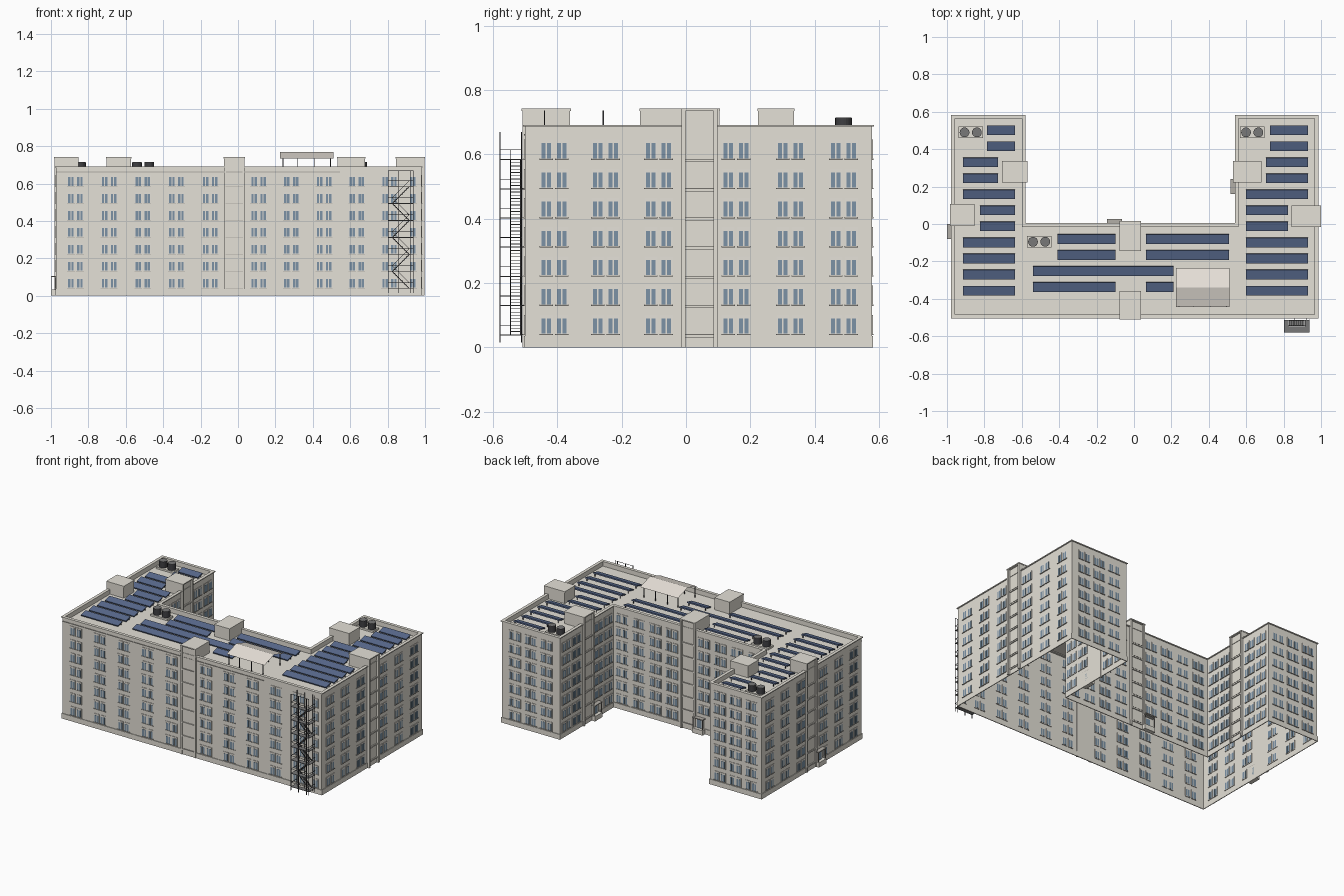
import bpy, bmesh, math
from mathutils import Matrix, Vector

cube = bpy.data.objects.get("Cube")
if cube:
    bpy.data.objects.remove(cube, do_unlink=True)


def material(name, r, g, b):
    m = bpy.data.materials.new(name)
    m.use_nodes = True
    m.diffuse_color = (r, g, b, 1)
    m.node_tree.nodes["Principled BSDF"].inputs["Base Color"].default_value = (r, g, b, 1)
    return m


WALL = material("beige wall", .78, .75, .68)
TRIM = material("grey trim", .45, .43, .39)
FRAME = material("pale window frame", .79, .76, .70)
GLASS = material("window glass", .20, .29, .38)
SOLAR = material("solar blue", .10, .145, .27)
METAL = material("dark metal", .05, .05, .055)
FAN = material("fan grey", .19, .19, .19)
CREAM = material("cream canopy", .82, .77, .71)

# Main levels
ROOF, TOP = .66, .69
FLOORS = [.069 + .0908 * i for i in range(7)]
WEST, EAST, SOUTH, NORTH = -.972, .98, -.5, .578
YARD_W, YARD_E, YARD_S = -.585, .545, 0


def finish(name, bm, *mats):
    bmesh.ops.recalc_face_normals(bm, faces=bm.faces)
    mesh = bpy.data.meshes.new(name)
    bm.to_mesh(mesh)
    bm.free()
    for m in mats:
        mesh.materials.append(m)
    ob = bpy.data.objects.new(name, mesh)
    bpy.context.collection.objects.link(ob)


def paint(verts, mat):
    for f in {f for v in verts for f in v.link_faces}:
        f.material_index = mat


def box(bm, x, y, z, mat=0, frame=Matrix()):
    """Box from three (low, high) ranges, placed in a local frame."""
    ranges = (x, y, z)
    mid = Vector([sum(r) / 2 for r in ranges])
    size = Matrix.Diagonal([r[1] - r[0] for r in ranges] + [1])
    made = bmesh.ops.create_cube(bm, size=1, matrix=frame @ Matrix.Translation(mid) @ size)
    paint(made["verts"], mat)


def rod(bm, a, b, r=.0015, mat=0):
    a, b = Vector(a), Vector(b)
    d = b - a
    frame = Matrix.Translation(a) @ d.to_track_quat('Z', 'Y').to_matrix().to_4x4()
    box(bm, (-r, r), (-r, r), (0, d.length), mat, frame)


def outline(d, z):
    """U-shaped footprint, moved inward by d."""
    w, e, s, n = WEST + d, EAST - d, SOUTH + d, NORTH - d
    yw, ye, ys = YARD_W - d, YARD_E + d, YARD_S - d
    return [Vector((x, y, z)) for x, y in
            ((w, s), (e, s), (e, n), (ye, n), (ye, ys), (yw, ys), (yw, n), (w, n))]


def skin(bm, loops):
    rows = [[bm.verts.new(p) for p in loop] for loop in loops]
    for a, b in zip(rows, rows[1:]):
        for i in range(len(a)):
            j = (i + 1) % len(a)
            bm.faces.new((a[i], a[j], b[j], b[i]))


def band(name, outer, inner, z0, z1, mat):
    bm = bmesh.new()
    skin(bm, [outline(outer, z0), outline(outer, z1), outline(inner, z1),
              outline(inner, z0), outline(outer, z0)])
    bmesh.ops.remove_doubles(bm, verts=bm.verts, dist=1e-5)
    finish(name, bm, mat)


# Open-bottomed shell with sunken roof
bm = bmesh.new()
skin(bm, [outline(0, 0), outline(0, ROOF)])
finish("outer_walls", bm, WALL)
bm = bmesh.new()
bm.faces.new([bm.verts.new(p) for p in outline(.01, ROOF)])
finish("flat_roof", bm, WALL)
band("parapet", 0, .014, ROOF - .005, TOP, WALL)
band("coping", -.006, .015, TOP - .004, TOP + .002, WALL)
band("plinth", -.004, .001, 0, .035, WALL)
bm = bmesh.new()
box(bm, (WEST, YARD_E), (SOUTH - .004, SOUTH), (.659, .663))
finish("front_cornice", bm, TRIM)


def wall_frame(x, y, u, n):
    """Local x runs along the wall, local y points outward."""
    return Matrix(((u[0], n[0], 0, x), (u[1], n[1], 0, y), (0, 0, 1, 0), (0, 0, 0, 1)))


ALONG_X, ALONG_Y = (1, 0), (0, 1)
FRONT = wall_frame(0, SOUTH, ALONG_X, (0, -1))
BACK = wall_frame(0, NORTH, ALONG_X, (0, 1))
YARD = wall_frame(0, YARD_S, ALONG_X, (0, 1))
RIGHT = wall_frame(EAST, 0, ALONG_Y, (1, 0))
LEFT = wall_frame(WEST, 0, ALONG_Y, (-1, 0))
YARD_RIGHT = wall_frame(YARD_E, 0, ALONG_Y, (-1, 0))
YARD_LEFT = wall_frame(YARD_W, 0, ALONG_Y, (1, 0))


def window(bm, u, z, frame):
    box(bm, (u - .02, u + .02), (-.003, .003), (z - .028, z + .032), 0, frame)
    box(bm, (u - .021, u + .021), (-.003, .0055), (z - .031, z - .027), 1, frame)
    for s in (-1, 1):
        c = u + s * .0085
        box(bm, (c - .0062, c + .0062), (-.004, .004), (z - .026, z + .021), 2, frame)


def windows(name, frame, pairs, singles=(), door=None):
    bm = bmesh.new()
    spots = [c + s * .024 for c in pairs for s in (-1, 1)] + list(singles)
    for u in spots:
        for z in FLOORS:
            if door is None or z > FLOORS[0] or abs(u - door) > .065:
                window(bm, u, z, frame)
    finish(name, bm, FRAME, TRIM, GLASS)


side = (-.41, -.25, -.085, .155, .325, .49)
inner = (.06, .165, .4, .51)
windows("front_windows", FRONT,
        [c + step * i for c, step in ((-.869, .18), (.11, .175)) for i in range(5)], [.935])
windows("right_windows", RIGHT, side)
windows("left_windows", LEFT, side, door=-.04)
windows("courtyard_windows", YARD,
        [c + .125 * i for c in (-.51, .105) for i in range(4)], door=-.105)
windows("right_wing_inner_windows", YARD_RIGHT, inner, door=.2)
windows("left_wing_inner_windows", YARD_LEFT, inner)
windows("wing_end_windows", BACK, [c + .118 * i for c in (-.778, .763) for i in (-1, 0, 1)])


# Stair towers: pilasters, recessed bay with floor bands, rooftop housing
def tower(name, frame, u, depth=.118, out=.014):
    bm = bmesh.new()
    h = .056
    for s in (-1, 1):
        c = u + s * (h - .006)
        box(bm, (c - .006, c + .006), (-.002, out), (0, .735), 0, frame)
    box(bm, (u - h, u + h), (-.002, .003), (0, .735), 0, frame)
    for z in FLOORS:
        box(bm, (u - h + .01, u + h - .01), (0, .009), (z - .038, z - .028), 0, frame)
        box(bm, (u - h + .01, u + h - .01), (0, .01), (z - .03, z - .028), 1, frame)
    box(bm, (u - h, u + h), (-depth, .003), (ROOF, .735), 0, frame)
    box(bm, (u - h - .002, u + h + .002), (-depth - .002, out + .002), (.735, .742), 0, frame)
    finish(name, bm, WALL, TRIM)


tower("front_tower", FRONT, -.02, depth=.14, out=.009)
tower("courtyard_tower", YARD, -.02, depth=.143)
tower("right_tower", RIGHT, .042, depth=.136, out=.018)
tower("left_tower", LEFT, .048, out=.01)
tower("right_wing_inner_tower", YARD_RIGHT, .28, depth=.134)
tower("left_wing_inner_tower", YARD_LEFT, .28)


# Entrances with step, pale surround, door and small canopy
def entrance(name, frame, u):
    bm = bmesh.new()
    box(bm, (u - .04, u + .04), (0, .028), (0, .033), 0, frame)
    box(bm, (u - .03, u + .03), (0, .006), (.033, .098), 0, frame)
    box(bm, (u - .016, u + .016), (0, .007), (.033, .088), 2, frame)
    box(bm, (u - .04, u + .04), (0, .028), (.1, .106), 1, frame)
    for s in (-1, 1):
        c = u + s * .037
        box(bm, (c - .002, c + .002), (.022, .026), (.033, .1), 1, frame)
    finish(name, bm, WALL, TRIM, GLASS)


entrance("left_entrance", LEFT, -.04)
entrance("courtyard_entrance", YARD, -.105)
entrance("right_wing_entrance", YARD_RIGHT, .2)

# Tilted solar rows, from back to front
PITCH, BACK_ROW = .0858, .502
left_rows = [(-.786, -.636)] * 2 + [(-.914, -.727)] * 2 + [(-.914, -.636)] \
    + [(-.824, -.636)] * 2 + [(-.914, -.636)] * 4
right_rows = [(.727, .93)] * 2 + [(.706, .93)] * 2 + [(.6, .93)] \
    + [(.6, .823)] * 2 + [(.6, .93)] * 4
rows = [(BACK_ROW - PITCH * i, r) for wing in (left_rows, right_rows) for i, r in enumerate(wing)]
for y in (-.08, -.166):
    rows += [(y, (-.41, -.10)), (y, (.064, .508))]
rows += [(-.251, (-.54, .21)), (-.337, (-.54, -.10)), (-.337, (.064, .21))]
bm = bmesh.new()
for y, (x0, x1) in rows:
    tilt = Matrix.Translation((0, y, .676)) @ Matrix.Rotation(math.radians(14), 4, 'X')
    box(bm, (x0, x1), (-.0255, .0255), (-.004, .004), 0, tilt)
    for x in (x0 + .01, x1 - .01):
        rod(bm, (x, y + .02, ROOF), (x, y + .02, .679), .002, 1)
finish("solar_panels", bm, SOLAR, METAL)

# Twin rooftop fans: dark slatted drum with grey cap
bm = bmesh.new()
for x, y in ((-.873, .49), (-.507, -.095), (.632, .49)):
    box(bm, (x - .065, x + .065), (y - .03, y + .03), (ROOF, .672), 0)
    for s in (-1, 1):
        for r, z0, z1, mat in ((.026, .672, .713, 1), (.025, .71, .715, 2)):
            made = bmesh.ops.create_cone(
                bm, cap_ends=True, segments=20, radius1=r, radius2=r, depth=z1 - z0,
                matrix=Matrix.Translation((x + s * .033, y, (z0 + z1) / 2)))
            paint(made["verts"], mat)
finish("roof_fans", bm, WALL, METAL, FAN)

# Gabled roof canopy on posts
bm = bmesh.new()
section = ((-.445, .735), (-.34, .768), (-.235, .735))
ends = [[bm.verts.new((x, y, z)) for y, z in section] for x in (.225, .51)]
for i in range(2):
    bm.faces.new((ends[0][i], ends[1][i], ends[1][i + 1], ends[0][i + 1]))
finish("canopy_roof", bm, CREAM)
bm = bmesh.new()
for x in (.24, .32, .41, .495):
    for y in (-.44, -.257):
        rod(bm, (x, y, ROOF), (x, y, .737), .002)
finish("canopy_posts", bm, METAL)

# Fire escape: posts, landings, railings and zigzag stairs
bm = bmesh.new()
X0, X1, Y0, Y1 = .803, .937, -.578, -.512
for x in (X0, .86, .92, X1):
    for y in (Y0, Y1):
        rod(bm, (x, y, .015), (x, y, .67), .0015)
rod(bm, (X0, Y0, .669), (X1, Y0, .669), .001)
levels = [z - .03 for z in FLOORS]
for i, z in enumerate(levels):
    box(bm, (X0, X1), (Y0, -.547), (z - .0015, z + .0015), 1)
    for x in (X0, X1 - .022):
        box(bm, (x, x + .022), (Y0, Y1), (z - .0015, z + .0015), 1)
    rod(bm, (X0, Y0, z + .03), (X1, Y0, z + .03), .001)
    for x in (X0, X1):
        rod(bm, (x, Y0, z + .03), (x, Y1, z + .03), .001)
    if i == len(levels) - 1:
        break
    a, b = (.825, .915) if i % 2 else (.915, .825)
    rise = levels[i + 1] - z
    for y in (-.545, -.515):
        rod(bm, (a, y, z), (b, y, z + rise), .0015)
    rod(bm, (a, -.545, z + .03), (b, -.545, z + rise + .03), .001)
    for k in range(1, 9):
        x = a + (b - a) * k / 9
        t = z + rise * k / 9
        box(bm, (x - .006, x + .006), (-.545, -.515), (t - .001, t + .001), 1)
for z in levels[1::2]:
    for x in (.86, .92):
        rod(bm, (x, Y1, z), (x, SOUTH, z), .0015)
finish("fire_escape", bm, METAL, FAN)
